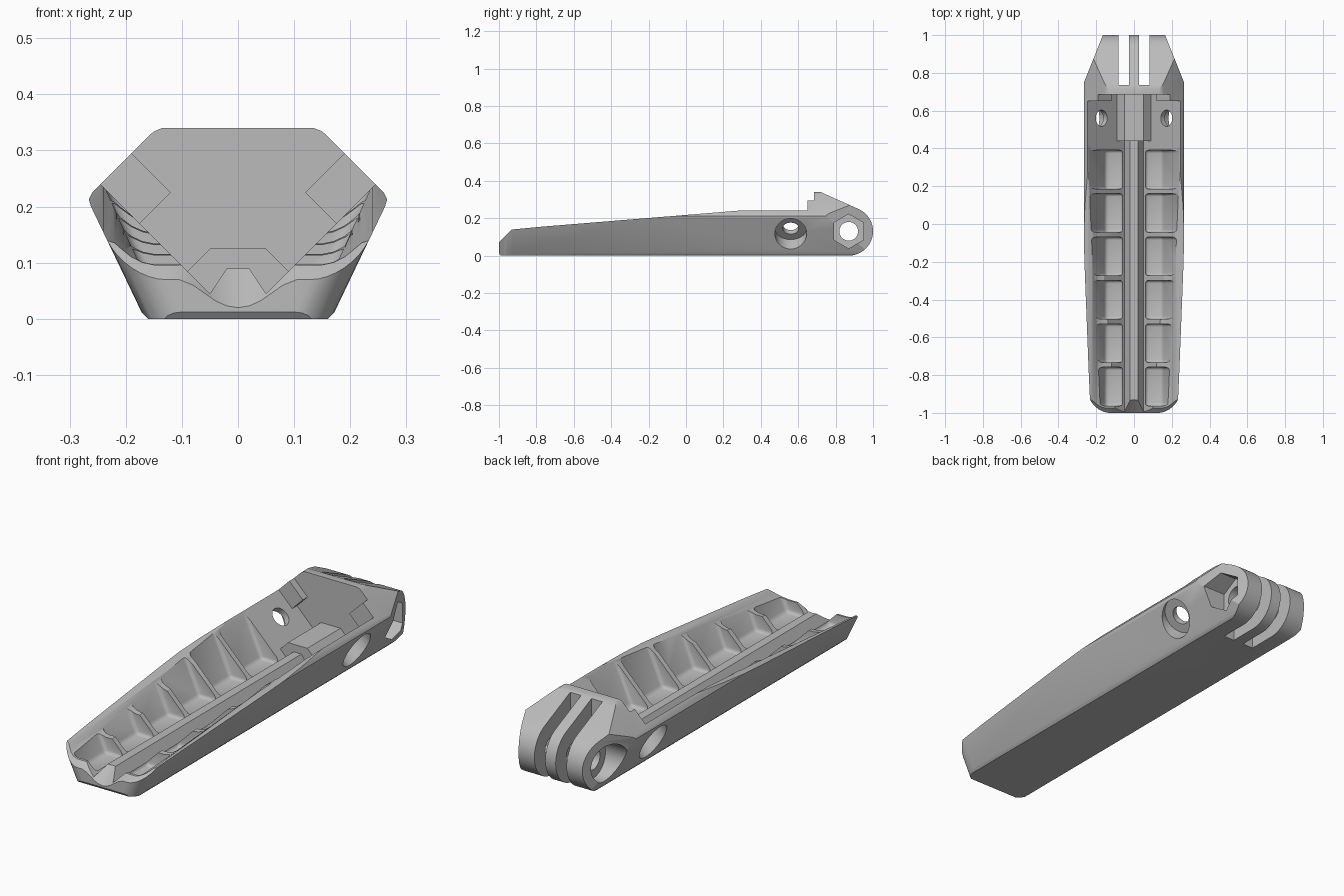
import bpy, bmesh
from math import radians, sin, cos
from mathutils import Vector, Matrix

if "Cube" in bpy.data.objects:
    bpy.data.objects.remove(bpy.data.objects["Cube"])

grey = bpy.data.materials.new("plain grey")
grey.use_nodes = True
GREY = (0.5, 0.5, 0.5, 1)
grey.diffuse_color = GREY
grey.node_tree.nodes["Principled BSDF"].inputs["Base Color"].default_value = GREY


def finish(name, bm):
    bmesh.ops.recalc_face_normals(bm, faces=bm.faces)
    mesh = bpy.data.meshes.new(name)
    bm.to_mesh(mesh)
    bm.free()
    mesh.materials.append(grey)
    ob = bpy.data.objects.new(name, mesh)
    bpy.context.collection.objects.link(ob)
    return ob


def prism(name, pts, a, b, axis="y", shear=0.0, ref=0.0, bevel=0.0):
    """Extrude a 2D outline from a to b along an axis, optionally slanted."""
    def place(p, t):
        s = shear * (t - ref)
        return {"x": (t, p[0], p[1]),
                "y": (p[0], t, p[1] + s),
                "z": (p[0] + s, p[1], t)}[axis]
    bm = bmesh.new()
    ends = [[bm.verts.new(place(p, t)) for p in pts] for t in (a, b)]
    for ring in ends:
        bm.faces.new(ring)
    n = len(pts)
    for i in range(n):
        j = (i + 1) % n
        bm.faces.new((ends[0][i], ends[0][j], ends[1][j], ends[1][i]))
    if bevel:
        bmesh.ops.recalc_face_normals(bm, faces=bm.faces)
        bmesh.ops.bevel(bm, geom=bm.edges[:], offset=bevel, segments=3,
                        profile=0.5, affect="EDGES")
    return finish(name, bm)


def cylinder(name, start, end, radius, sides=48):
    start, end = Vector(start), Vector(end)
    axis = end - start
    turn = axis.to_track_quat("Z", "Y").to_matrix().to_4x4()
    bm = bmesh.new()
    bmesh.ops.create_cone(bm, cap_ends=True, segments=sides, radius1=radius,
                          radius2=radius, depth=axis.length,
                          matrix=Matrix.Translation((start + end) / 2) @ turn)
    return finish(name, bm)


def mirrored(half):
    return [(-x, z) for x, z in reversed(half) if x > 0] + half


def arc(cx, cy, r, a0, a1, n):
    angles = [radians(a0 + (a1 - a0) * i / n) for i in range(n + 1)]
    return [(cx + r * cos(a), cy + r * sin(a)) for a in angles]


# Six-sided bar that forms the outside of the handle
body = prism("handle_body", mirrored([
    (0.16, 0), (0.172, 0.012), (0.262, 0.2), (0.266, 0.213), (0.26, 0.225),
    (0.16, 0.325), (0.15, 0.334), (0.135, 0.34)]), -1.05, 1.05)


def carve(tool, operation="DIFFERENCE"):
    mod = body.modifiers.new("carve", "BOOLEAN")
    mod.object, mod.operation, mod.solver = tool, operation, "EXACT"
    bpy.context.view_layer.objects.active = body
    bpy.ops.object.modifier_apply(modifier=mod.name)
    bpy.data.objects.remove(tool)


# Side outline: low grip, stepped stop, rounded hinge end
outline = [(-0.99, 0), (-1, 0.012), (-1, 0.245), (0.65, 0.245), (0.65, 0.295),
           (0.685, 0.295), (0.685, 0.34), (0.72, 0.34)]
outline += arc(0.87, 0.13, 0.13, 65, -90, 28)
carve(prism("side_outline", outline, -0.6, 0.6, "x"), "INTERSECT")

# Rounded front corners, following the lean of the sides
for s in (1, -1):
    corner = arc(0.096, -0.93, 0.07, -90, 0, 8)
    corner += [(0.3, -0.93), (0.3, -1.1), (0.096, -1.1)]
    carve(prism("corner", [(s * x, y) for x, y in corner],
                -0.1, 0.4, "z", shear=s * 0.479))

# V channel with a centre rail, then a raised bed, then stop blocks
carve(prism("channel", mirrored([
    (0.02, 0.09), (0.05, 0.045), (0.5, 0.495)]), -1.2, 0.44))
bed = [(0.05, 0.125), (0.09, 0.085)]
carve(prism("bed", mirrored(bed + [(0.5, 0.495)]), 0.43, 0.65))
carve(prism("stop", mirrored(bed + [
    (0.175, 0.17), (0.12, 0.225), (0.19, 0.295), (0.19, 0.5)]), 0.64, 0.685))

# Rising rim and the sloped front lip with its centre notch
carve(prism("rim", mirrored([
    (0.15, 0.094), (0.17, 0.098), (0.19, 0.107), (0.205, 0.118),
    (0.22, 0.13), (0.24, 0.136), (0.4, 0.136), (0.4, 0.5)]),
    -1.1, 0.38, shear=0.0815, ref=-1))
carve(prism("lip", mirrored([
    (0, 0.02), (0.02, 0.023), (0.04, 0.032), (0.06, 0.046), (0.08, 0.06),
    (0.105, 0.07), (0.4, 0.07), (0.4, 0.5)]), -1.1, -0.7, shear=1, ref=-1))

# Six pockets along each wall of the channel
for i in range(6):
    y = -0.963 + i * 0.2297
    for s in (1, -1):
        pocket = [(0.06, 0.04), (0.15, 0.04), (0.312, 0.4), (0.06, 0.4)]
        carve(prism("pocket", [(s * x, z) for x, z in pocket],
                    y, y + 0.205, bevel=0.016))

# Slanted screw holes with counterbores on the outside
for s in (1, -1):
    def along(t):
        return (s * (0.172 + t * 0.707), 0.56, 0.167 - t * 0.707)
    carve(cylinder("screw_hole", along(-0.03), along(0.2), 0.043))
    carve(cylinder("screw_seat", along(0.03), along(0.25), 0.085))

# Hinge end: tapered cheeks, two slots, pin hole, round seat and nut seat
for s in (1, -1):
    cheek = [(0.265, 0.75), (0.5, 0.75), (0.5, 1.1), (0.125, 1.1)]
    carve(prism("cheek", [(s * x, y) for x, y in cheek], -0.1, 0.5, "z"))
    slot = [(0.027, 0.735), (0.083, 0.735), (0.083, 1.1), (0.027, 1.1)]
    carve(prism("slot", [(s * x, y) for x, y in slot], -0.1, 0.5, "z"))
carve(cylinder("pin_hole", (-0.5, 0.87, 0.13), (0.5, 0.87, 0.13), 0.05))
carve(cylinder("round_seat", (-0.5, 0.87, 0.13), (-0.13, 0.87, 0.13), 0.09))
carve(cylinder("nut_seat", (0.13, 0.87, 0.13), (0.5, 0.87, 0.13), 0.092, 6))

# Soft shading with sharp edges kept
for ob in bpy.context.selected_objects:
    ob.select_set(False)
body.select_set(True)
bpy.context.view_layer.objects.active = body
bpy.ops.object.shade_smooth_by_angle(angle=radians(30))
